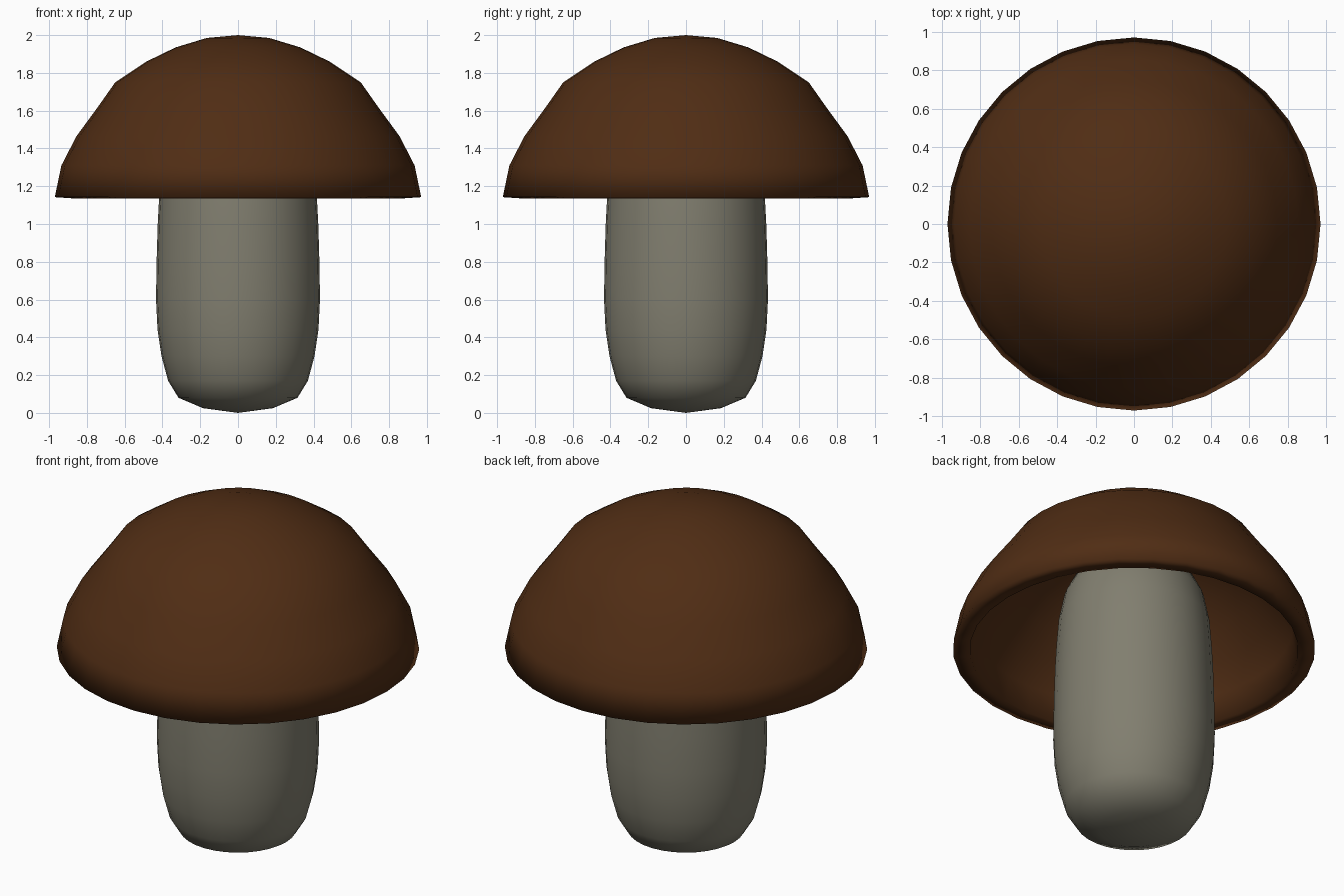
import bpy, bmesh, math
from mathutils import Matrix

if "Cube" in bpy.data.objects:
    bpy.data.objects.remove(bpy.data.objects["Cube"])


def material(name, rgb):
    m = bpy.data.materials.new(name)
    m.diffuse_color = (*rgb, 1.0)
    m.use_nodes = True
    m.node_tree.nodes["Principled BSDF"].inputs["Base Color"].default_value = m.diffuse_color
    return m


def revolve(name, profile, segments, mat):
    """Turn an (r, z) profile that starts and ends on the axis into a closed solid."""
    bm = bmesh.new()
    verts = [bm.verts.new((r, 0, z)) for r, z in profile]
    edges = [bm.edges.new(pair) for pair in zip(verts, verts[1:])]
    bmesh.ops.spin(bm, geom=verts + edges, cent=(0, 0, 0), axis=(0, 0, 1),
                   angle=math.tau, steps=segments, use_merge=False)
    bmesh.ops.remove_doubles(bm, verts=bm.verts, dist=0.0005)
    bmesh.ops.recalc_face_normals(bm, faces=bm.faces)
    for f in bm.faces:
        f.smooth = True
    mesh = bpy.data.meshes.new(name)
    bm.to_mesh(mesh)
    bm.free()
    mesh.materials.append(mat)
    obj = bpy.data.objects.new(name, mesh)
    bpy.context.collection.objects.link(obj)
    return obj


# Cap: domed outer skin, thin rim, hollow underside
outer = [(0, 2.0), (0.165, 1.985), (0.33, 1.935), (0.485, 1.86), (0.65, 1.75),
         (0.745, 1.615), (0.855, 1.465), (0.935, 1.31), (0.97, 1.142)]
inner = [(0.88, 1.136), (0.85, 1.28), (0.775, 1.42), (0.67, 1.56), (0.58, 1.67),
         (0.43, 1.775), (0.29, 1.85), (0.15, 1.895), (0, 1.91)]
revolve("cap", outer + inner, 32, material("cap_brown", (0.08, 0.026, 0.007)))

# Stem: softly bulging column, rounded at the foot and inside the cap
stem = [(0, 0.0), (0.185, 0.025), (0.315, 0.08), (0.37, 0.17), (0.405, 0.30),
        (0.426, 0.44), (0.434, 0.60), (0.431, 0.80), (0.425, 1.0), (0.417, 1.15),
        (0.405, 1.3), (0.375, 1.45), (0.315, 1.57), (0.185, 1.63), (0, 1.65)]
revolve("stem", stem, 32, material("stem_grey", (0.22, 0.21, 0.16)))
